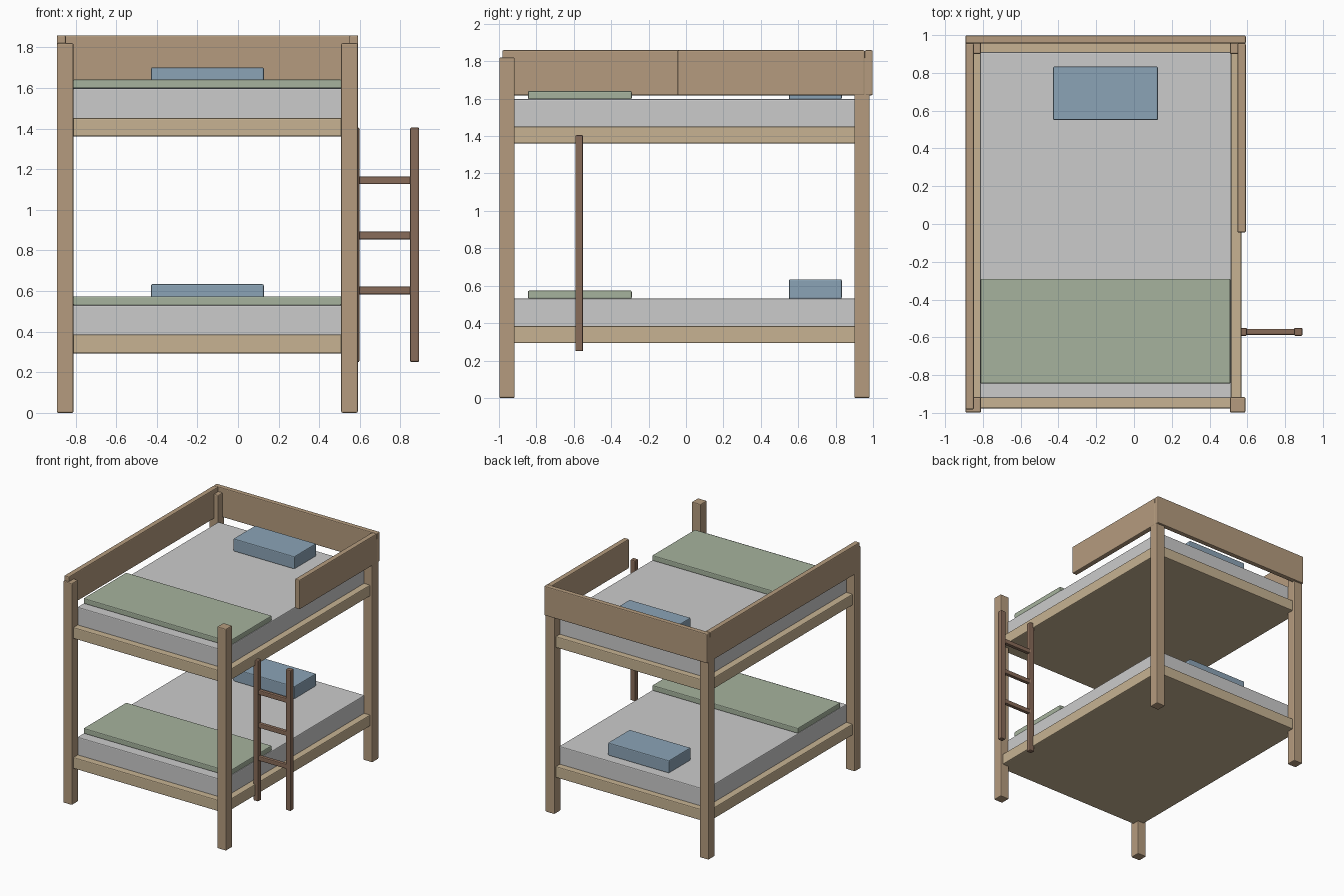
import bpy

if "Cube" in bpy.data.objects:
    bpy.data.objects.remove(bpy.data.objects["Cube"])


def material(name, rgb):
    m = bpy.data.materials.new(name)
    m.diffuse_color = (*rgb, 1)
    m.use_nodes = True
    m.node_tree.nodes["Principled BSDF"].inputs["Base Color"].default_value = m.diffuse_color
    return m


POST = material("post_wood", (0.46, 0.33, 0.21))
RAIL = material("rail_wood", (0.57, 0.45, 0.29))
LADDER = material("ladder_wood", (0.25, 0.15, 0.10))
SHEET = material("sheet", (0.69, 0.68, 0.66))
GREEN = material("blanket_green", (0.38, 0.45, 0.34))
BLUE = material("pillow_blue", (0.26, 0.37, 0.47))


def box(name, x, y, z, mat, bevel=0.007):
    """Bevelled box from (min, max) ranges."""
    bpy.ops.mesh.primitive_cube_add(
        size=1, location=[sum(r) / 2 for r in (x, y, z)])
    o = bpy.context.object
    o.name = name
    o.scale = [r[1] - r[0] for r in (x, y, z)]
    bpy.ops.object.transform_apply(location=False, rotation=False, scale=True)
    b = o.modifiers.new("soft_edges", 'BEVEL')
    b.width = bevel
    b.segments = 2
    o.data.materials.append(mat)
    return o


# Corner posts
for side, x in (("left", (-0.892, -0.81)), ("right", (0.508, 0.59))):
    for end, y in (("front", (-0.998, -0.916)), ("back", (0.9, 0.982))):
        box(f"{end}_{side}_post", x, y, (0, 1.82), POST)

# Two bunks: deck, mattress, blanket and pillow
for level, z in (("lower", 0.293), ("upper", 1.36)):
    box(f"{level}_deck", (-0.871, 0.569), (-0.977, 0.961), (z, z + 0.092), RAIL)
    box(f"{level}_mattress", (-0.815, 0.515), (-0.922, 0.91),
        (z + 0.08, z + 0.238), SHEET)
    box(f"{level}_blanket", (-0.813, 0.511), (-0.845, -0.29),
        (z + 0.237, z + 0.281), GREEN)
    box(f"{level}_pillow", (-0.428, 0.127), (0.55, 0.833),
        (z + 0.237, z + 0.341), BLUE)

# Guard panels around the upper bunk
GUARD_Z = (1.618, 1.859)
box("back_guard", (-0.892, 0.592), (0.956, 0.998), GUARD_Z, POST)
box("left_guard", (-0.892, -0.848), (-0.982, 0.957), GUARD_Z, POST)
box("right_guard", (0.548, 0.592), (-0.045, 0.957), GUARD_Z, POST)

# Ladder standing out from the right side
for name, x in (("inner", (0.554, 0.598)), ("outer", (0.847, 0.892))):
    box(f"ladder_{name}_rail", x, (-0.592, -0.55), (0.25, 1.405), LADDER)
for i, z in enumerate((0.603, 0.873, 1.145)):
    box(f"ladder_rung_{i + 1}", (0.58, 0.865), (-0.587, -0.555),
        (z - 0.019, z + 0.019), LADDER)
